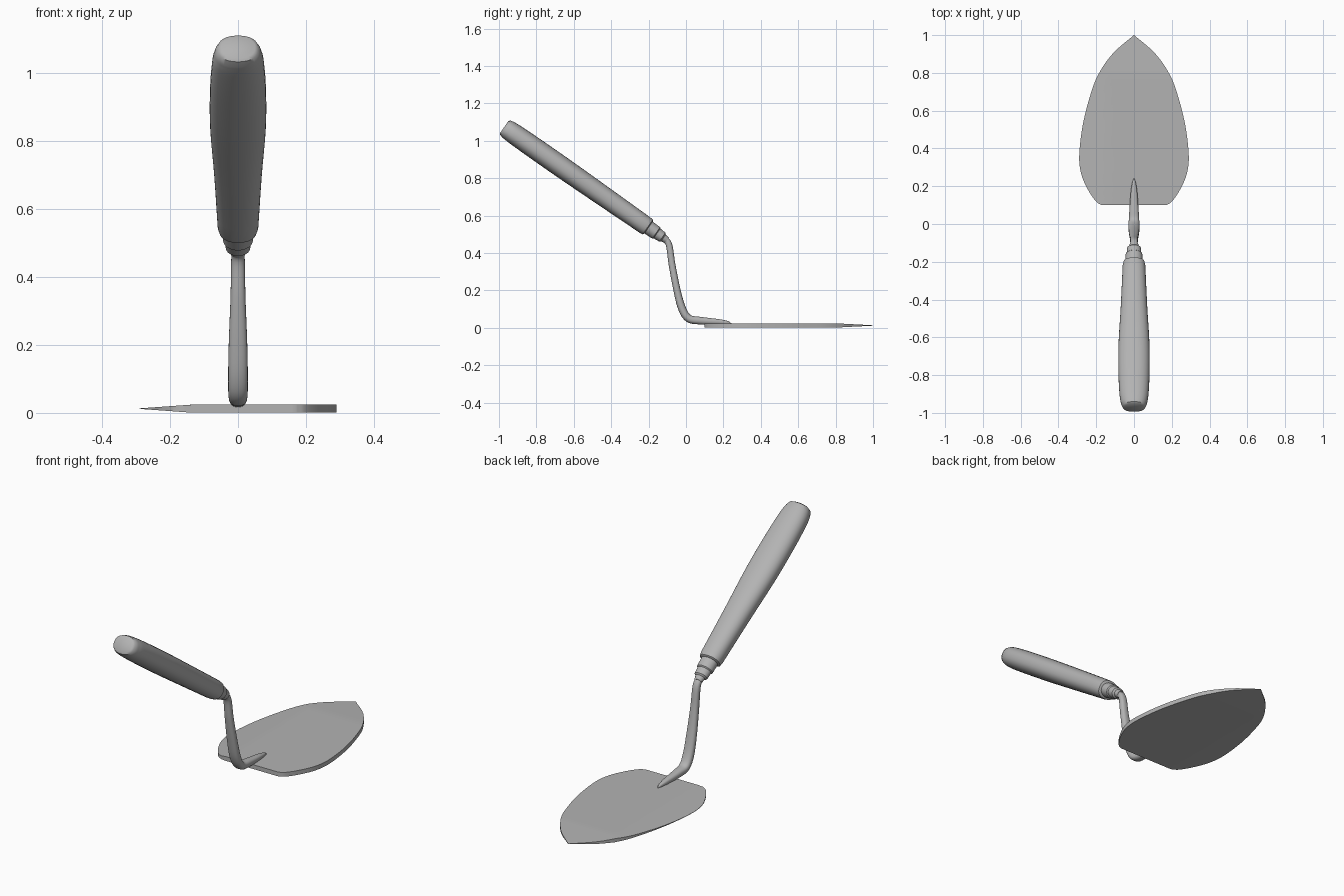
import bpy, bmesh, math
from mathutils import Vector

if "Cube" in bpy.data.objects:
    bpy.data.objects.remove(bpy.data.objects["Cube"], do_unlink=True)

# One plain grey for the whole tool
grey = bpy.data.materials.new("plain_grey")
grey.use_nodes = True
GREY = (0.45, 0.45, 0.45, 1)
grey.diffuse_color = GREY
grey.node_tree.nodes["Principled BSDF"].inputs["Base Color"].default_value = GREY


def smooth_points(points, steps):
    """Catmull-Rom interpolation through tuples of any length."""
    pts = [Vector(p) for p in points]
    pts = [pts[0] * 2 - pts[1]] + pts + [pts[-1] * 2 - pts[-2]]
    out = []
    for a, b, c, d in zip(pts, pts[1:], pts[2:], pts[3:]):
        for i in range(steps):
            t = i / steps
            out.append(b + (c - a) * (t / 2) + (a * 2 - b * 5 + c * 4 - d) * (t * t / 2)
                       + (b * 3 - a - c * 3 + d) * (t ** 3 / 2))
    return out + [pts[-2]]


def finish(bm, name, angle):
    bmesh.ops.recalc_face_normals(bm, faces=bm.faces)
    mesh = bpy.data.meshes.new(name)
    bm.to_mesh(mesh)
    bm.free()
    mesh.materials.append(grey)
    obj = bpy.data.objects.new(name, mesh)
    bpy.context.collection.objects.link(obj)
    bpy.ops.object.select_all(action="DESELECT")
    obj.select_set(True)
    bpy.context.view_layer.objects.active = obj
    bpy.ops.object.shade_smooth_by_angle(angle=math.radians(angle))


def loft(name, stations, power=2.0, sides=32, angle=40):
    """Skin oval sections (y, z, half width, half depth) along a path in the x = 0 plane."""
    bm = bmesh.new()
    rings = []
    for i, (y, z, rx, rn) in enumerate(stations):
        a, b = stations[max(i - 1, 0)], stations[min(i + 1, len(stations) - 1)]
        tangent = Vector((0, b[0] - a[0], b[1] - a[1])).normalized()
        normal = Vector((0, -tangent.z, tangent.y))
        ring = []
        for k in range(sides):
            t = math.tau * k / sides
            c, s = (math.copysign(abs(v) ** (2 / power), v) for v in (math.cos(t), math.sin(t)))
            ring.append(bm.verts.new(Vector((rx * c, y, z)) + normal * (rn * s)))
        rings.append(ring)
    for r, q in zip(rings, rings[1:]):
        for k in range(sides):
            n = (k + 1) % sides
            bm.faces.new((r[k], r[n], q[n], q[k]))
    bm.faces.new(rings[0])
    bm.faces.new(rings[-1])
    finish(bm, name, angle)


def on_axis(profile):
    """Place (distance, half width, half depth) sections on the sloping handle axis."""
    return [(-0.967 + 0.82 * s, 1.07 - 0.571 * s, rx, rn) for s, rx, rn in profile]


# Handle: swelling grip with rounded ends
grip = smooth_points([(0.02, 0.068, 0.052), (0.07, 0.076, 0.055), (0.2, 0.082, 0.057), (0.4, 0.082, 0.057),
                      (0.65, 0.07, 0.054), (0.91, 0.06, 0.05)], 5)
grip = [(-0.006, 0.05, 0.038), (0.0, 0.06, 0.047)] + grip + [(0.93, 0.056, 0.048), (0.935, 0.047, 0.042)]
loft("handle", on_axis(grip), power=2.3)

# Stepped collar between handle and shank
loft("collar", on_axis([(0.9, 0.046, 0.04), (0.985, 0.044, 0.037), (0.99, 0.038, 0.032), (1.025, 0.036, 0.029),
                        (1.032, 0.026, 0.022), (1.055, 0.021, 0.018)]), angle=30)

# Shank: bends down from the collar and runs out to a point on the blade
shank = smooth_points([(-0.125, 0.482, 0.018, 0.016), (-0.092, 0.447, 0.02, 0.017), (-0.075, 0.34, 0.022, 0.018),
                       (-0.05, 0.21, 0.027, 0.019), (-0.022, 0.105, 0.029, 0.021), (0.015, 0.05, 0.028, 0.021),
                       (0.08, 0.038, 0.024, 0.02), (0.17, 0.032, 0.017, 0.015), (0.22, 0.027, 0.009, 0.01),
                       (0.242, 0.023, 0.001, 0.002)], 6)
loft("shank", shank, power=2.4, sides=20)

# Blade: leaf outline, thinned towards the tip and one long edge
outline = smooth_points([(0.17, 0.1), (0.2, 0.118), (0.24, 0.175), (0.278, 0.26), (0.29, 0.36), (0.272, 0.52),
                         (0.235, 0.67), (0.19, 0.79), (0.11, 0.905), (0.0, 1.0)], 5)
outline[-1].x = 0.001
COLUMNS = 24
bm = bmesh.new()
layers = []
for side in (-1, 1):
    rows = []
    for w, y in outline:
        row = []
        for k in range(COLUMNS + 1):
            x = w * (2 * k / COLUMNS - 1)
            thin = min(1, (x + 0.3) / 0.16, (1.02 - y) / 0.22)
            row.append(bm.verts.new((x, y, 0.0125 + side * 0.0115 * max(thin, 0.06))))
        rows.append(row)
    for r, q in zip(rows, rows[1:]):
        for k in range(COLUMNS):
            bm.faces.new((r[k], r[k + 1], q[k + 1], q[k]))
    layers.append(rows[0] + [r[-1] for r in rows[1:]] + rows[-1][-2::-1] + [r[0] for r in rows[-2:0:-1]])
low, high = layers
for i in range(len(low)):
    bm.faces.new((low[i - 1], low[i], high[i], high[i - 1]))
finish(bm, "blade", 35)
